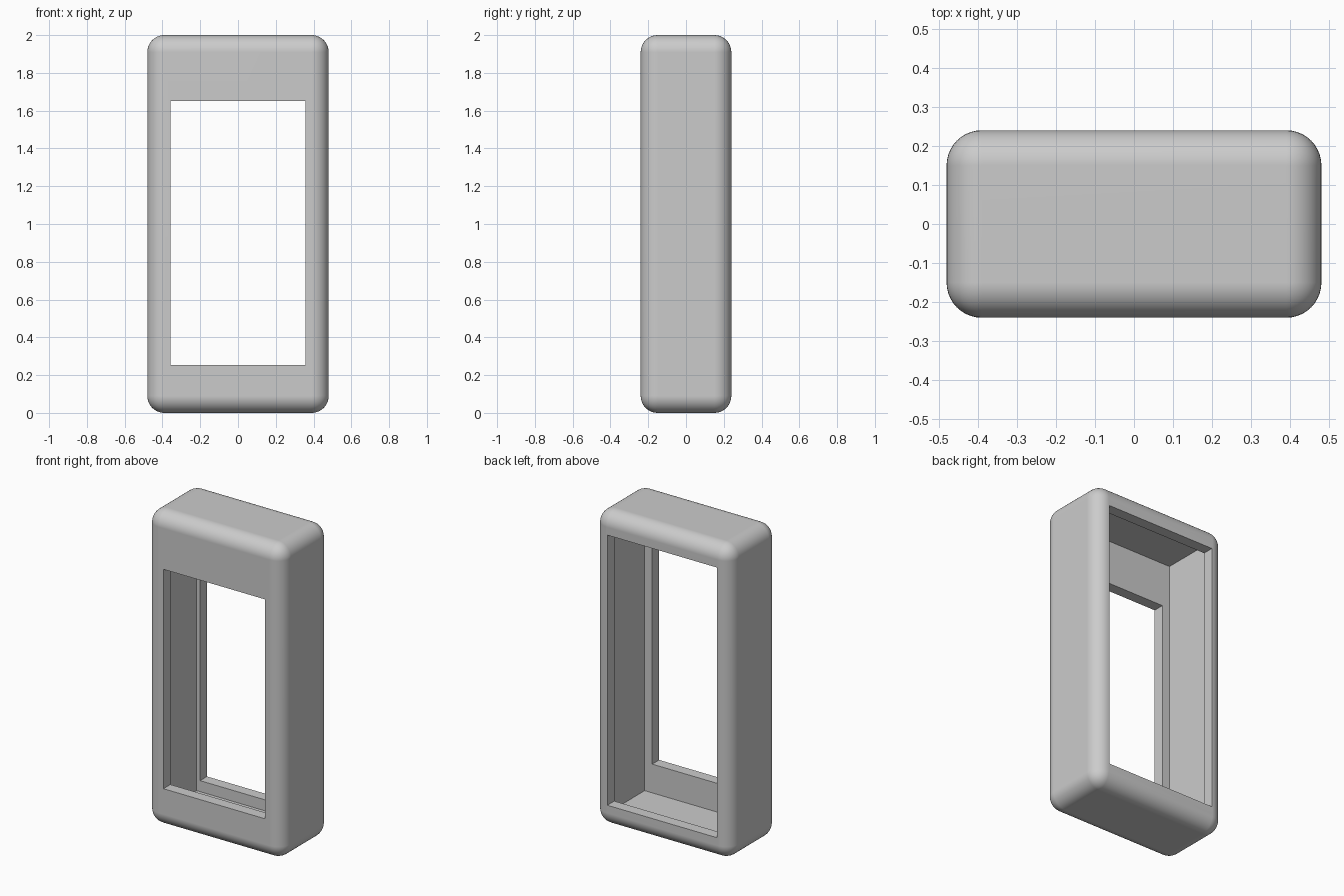
import bpy

# Remove the default cube only
default = bpy.data.objects.get("Cube")
if default:
    bpy.data.objects.remove(default, do_unlink=True)

WIDTH, DEPTH, HEIGHT = 0.96, 0.48, 2.0
RADIUS, WALL = 0.09, 0.07
FRONT, BACK = -DEPTH / 2, DEPTH / 2

# Single plain plastic colour
grey = bpy.data.materials.new("light_grey_plastic")
colour = (0.6, 0.6, 0.6, 1)
grey.use_nodes = True
grey.diffuse_color = colour
grey.node_tree.nodes["Principled BSDF"].inputs["Base Color"].default_value = colour


def box(name, half_width, y0, y1, z0, z1):
    """Box centred on x, given by its limits in y and z."""
    bpy.ops.mesh.primitive_cube_add(size=1, location=(0, (y0 + y1) / 2, (z0 + z1) / 2))
    obj = bpy.context.object
    obj.name = name
    obj.scale = (2 * half_width, y1 - y0, z1 - z0)
    bpy.ops.object.transform_apply(location=True, rotation=False, scale=True)
    obj.data.materials.append(grey)
    return obj


# Rounded outer casing
case = box("case_shell", WIDTH / 2, FRONT, BACK, 0, HEIGHT)
bevel = case.modifiers.new("rounded_edges", "BEVEL")
bevel.width = RADIUS
bevel.segments = 10
bevel.limit_method = "NONE"

# Hollow inside, front window and the larger back opening
cutters = [
    box("cavity_cutter", WIDTH / 2 - WALL, FRONT + WALL, BACK - WALL, WALL, HEIGHT - WALL),
    box("front_window_cutter", 0.357, FRONT - 0.1, 0, 0.253, 1.65),
    box("back_opening_cutter", 0.386, 0, BACK + 0.1, 0.14, 1.86),
]
for cutter in cutters:
    cutter.hide_render = True
    cut = case.modifiers.new(cutter.name, "BOOLEAN")
    cut.operation = "DIFFERENCE"
    cut.solver = "EXACT"
    cut.object = cutter

# Bake the cuts and discard the cutters
bpy.ops.object.select_all(action="DESELECT")
case.select_set(True)
bpy.context.view_layer.objects.active = case
for modifier in list(case.modifiers):
    bpy.ops.object.modifier_apply(modifier=modifier.name)
for cutter in cutters:
    bpy.data.objects.remove(cutter, do_unlink=True)

# Smooth fillets, crisp opening edges, flat broad faces
bpy.ops.object.shade_smooth_by_angle(angle=0.6)
weighted = case.modifiers.new("even_shading", "WEIGHTED_NORMAL")
weighted.keep_sharp = True
